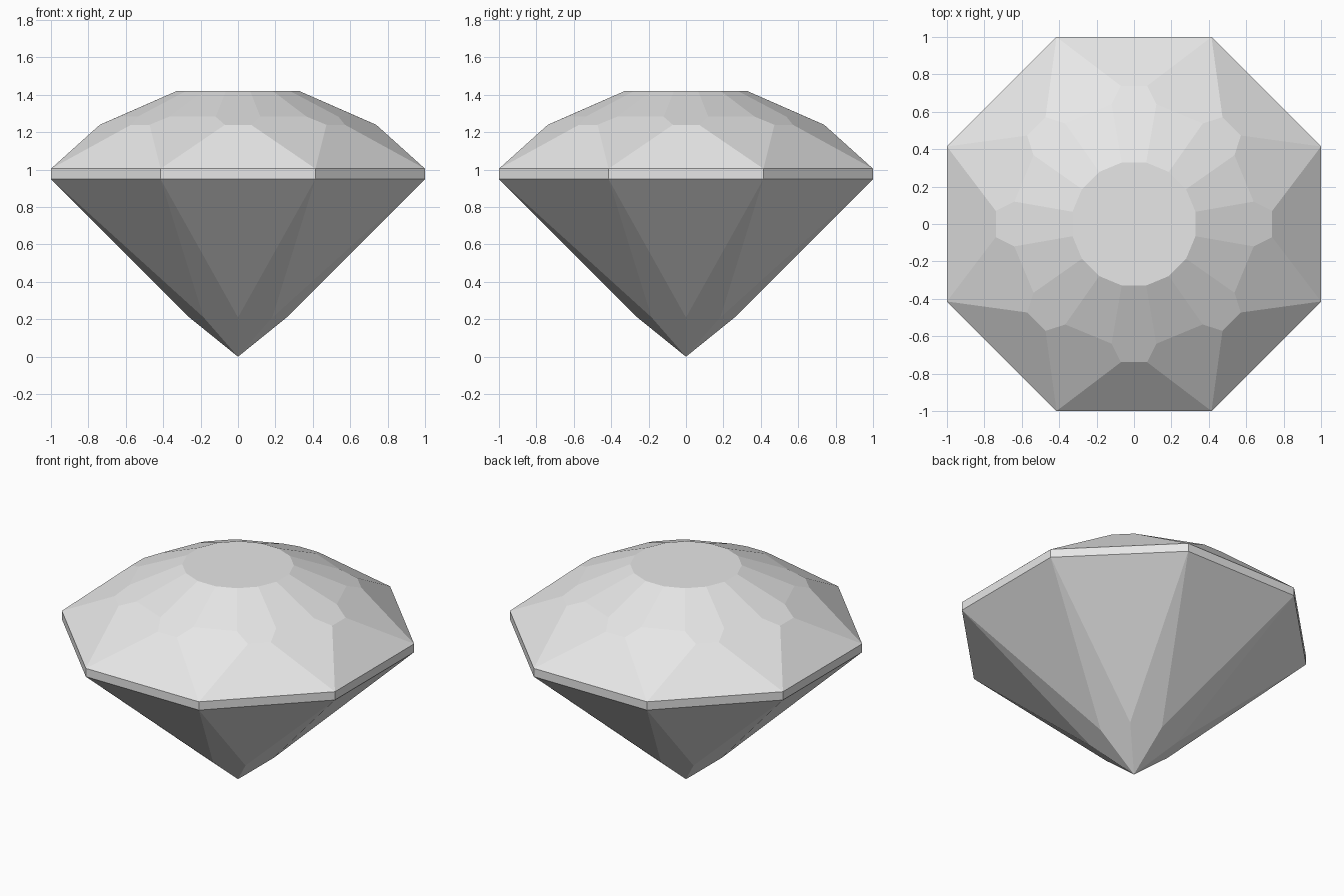
import bpy, bmesh
from math import cos, sin, radians

SIDES = 8
STEP = 360 / SIDES

cube = bpy.data.objects.get("Cube")
if cube:
    bpy.data.objects.remove(cube)

stone = bpy.data.materials.new("pale_grey_stone")
stone.use_nodes = True
grey = (0.8, 0.8, 0.8, 1)
stone.diffuse_color = grey
stone.node_tree.nodes["Principled BSDF"].inputs["Base Color"].default_value = grey

bm = bmesh.new()


def ring(radius, z, offset):
    """One corner per side, turned by offset degrees."""
    angles = [radians(i * STEP + offset) for i in range(SIDES)]
    return [bm.verts.new((radius * cos(a), radius * sin(a), z)) for a in angles]


def paired_ring(radius, z, half_angle):
    """Two corners per side, placed either side of the side's middle."""
    return ring(radius, z, -half_angle), ring(radius, z, half_angle)


# Corner rings from the point up to the flat table
tip = bm.verts.new((0, 0, 0))
lower = ring(0.26, 0.21, 0)
girdle_low = ring(1.0824, 0.95, STEP / 2)
girdle_top = ring(1.0824, 1.005, STEP / 2)
edge_a, edge_b = paired_ring(0.742, 1.24, 5.4)
star_a, star_b = paired_ring(0.651, 1.283, 10.6)
table_a, table_b = paired_ring(0.335, 1.42, STEP / 4)

for i in range(SIDES):
    prev, nxt = i - 1, (i + 1) % SIDES
    # Pavilion: a triangle under each side and a kite under each corner
    bm.faces.new((girdle_low[prev], lower[i], girdle_low[i]))
    bm.faces.new((girdle_low[i], lower[i], tip, lower[nxt]))
    # Girdle band
    bm.faces.new((girdle_low[prev], girdle_low[i], girdle_top[i], girdle_top[prev]))
    # Crown: side facet, corner facet, star facet and table bevel
    bm.faces.new((girdle_top[prev], girdle_top[i], edge_b[i], edge_a[i]))
    bm.faces.new((girdle_top[i], edge_a[nxt], star_a[nxt], star_b[i], edge_b[i]))
    bm.faces.new((edge_a[i], edge_b[i], star_b[i], table_b[i], table_a[i], star_a[i]))
    bm.faces.new((star_b[i], star_a[nxt], table_a[nxt], table_b[i]))

# Flat table on top
bm.faces.new([v for pair in zip(table_a, table_b) for v in pair])
bmesh.ops.recalc_face_normals(bm, faces=bm.faces)

mesh = bpy.data.meshes.new("cut_gem")
bm.to_mesh(mesh)
bm.free()
mesh.materials.append(stone)
gem = bpy.data.objects.new("cut_gem", mesh)
bpy.context.collection.objects.link(gem)
